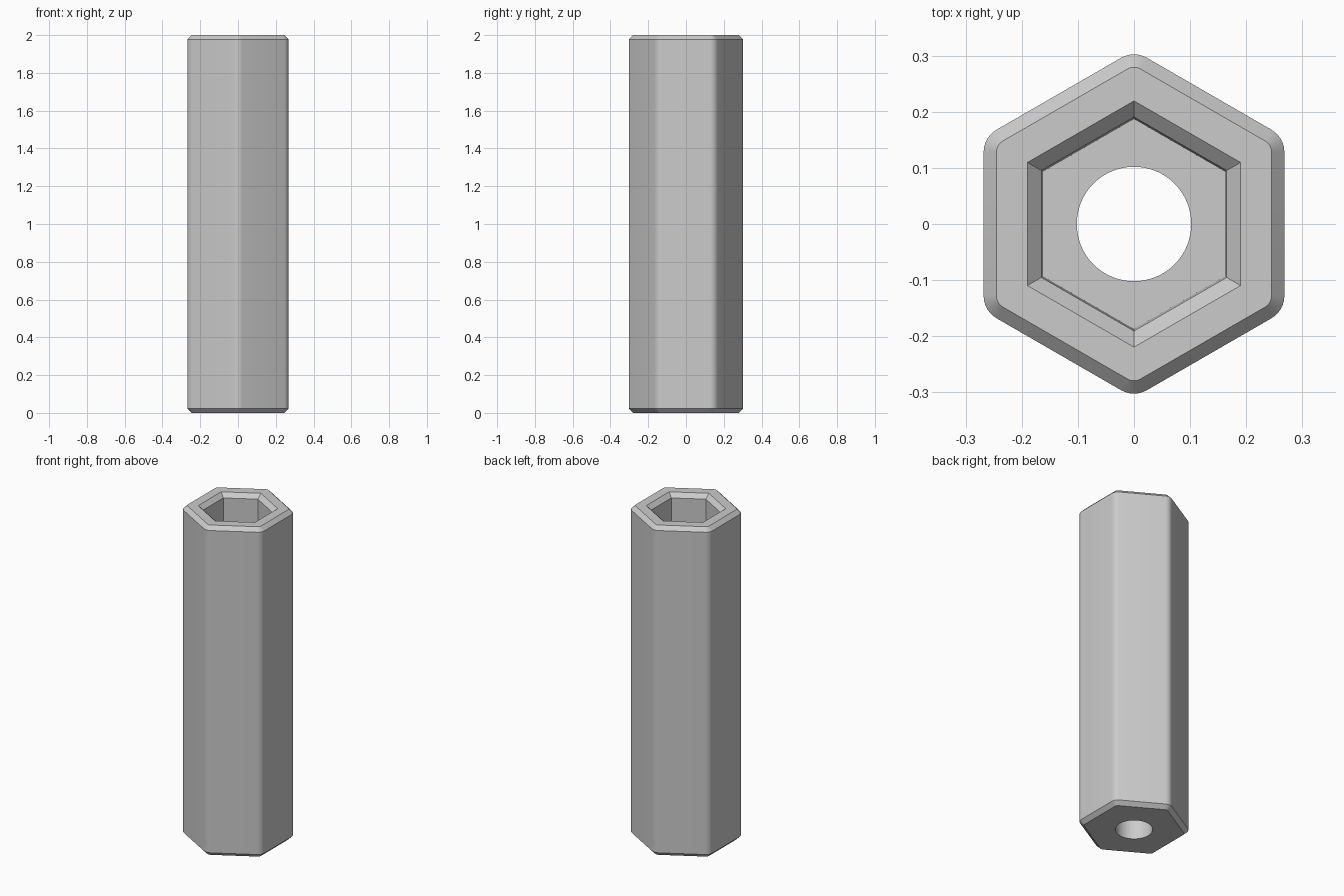
import bpy, bmesh
from math import cos, sin, pi, radians

cube = bpy.data.objects.get("Cube")
if cube:
    bpy.data.objects.remove(cube, do_unlink=True)

metal = bpy.data.materials.new("plain grey")
metal.use_nodes = True
grey = (0.6, 0.6, 0.6, 1)
metal.diffuse_color = grey
metal.node_tree.nodes["Principled BSDF"].inputs["Base Color"].default_value = grey


def hexagon(apothem, radius=0, steps=6):
    """Outline of a hexagon with points on the y axis and optional round corners."""
    points = []
    reach = (apothem - radius) / cos(pi / 6)
    for i in range(6):
        a = pi / 2 + i * pi / 3
        if radius == 0:
            points.append((reach * cos(a), reach * sin(a)))
            continue
        for k in range(steps + 1):
            b = a - pi / 6 + k / steps * pi / 3
            points.append((reach * cos(a) + radius * cos(b),
                           reach * sin(a) + radius * sin(b)))
    return points


def circle(radius, steps=64):
    return [(radius * cos(2 * pi * i / steps), radius * sin(2 * pi * i / steps))
            for i in range(steps)]


def loft(name, levels):
    """Closed solid through (height, outline) levels, from bottom to top."""
    bm = bmesh.new()
    rings = [[bm.verts.new((x, y, z)) for x, y in outline] for z, outline in levels]
    for low, high in zip(rings, rings[1:]):
        n = len(low)
        for i in range(n):
            j = (i + 1) % n
            bm.faces.new((low[i], low[j], high[j], high[i]))
    bm.faces.new(rings[0][::-1])
    bm.faces.new(rings[-1])
    mesh = bpy.data.meshes.new(name)
    bm.to_mesh(mesh)
    bm.free()
    mesh.materials.append(metal)
    obj = bpy.data.objects.new(name, mesh)
    bpy.context.collection.objects.link(obj)
    return obj


# Hexagonal body with rounded corners and chamfered ends
chamfer = 0.023
wide = hexagon(0.268, 0.046)
narrow = hexagon(0.268 - chamfer, 0.046 - chamfer)
body = loft("hex_sleeve", [(0, narrow), (chamfer, wide),
                           (2 - chamfer, wide), (2, narrow)])

# Slightly tapered hex socket with a countersunk mouth, flared above the rim
socket = loft("socket_cutter", [(1.0, hexagon(0.162)), (1.975, hexagon(0.165)),
                                (2.025, hexagon(0.215))])

# Round through hole
bore = loft("bore_cutter", [(-0.1, circle(0.102)), (1.1, circle(0.102))])

bpy.context.view_layer.objects.active = body
body.select_set(True)
for cutter in (socket, bore):
    cutter.hide_render = True
    cut = body.modifiers.new("cut", "BOOLEAN")
    cut.operation = "DIFFERENCE"
    cut.solver = "EXACT"
    cut.object = cutter
    bpy.ops.object.modifier_apply(modifier=cut.name)
    bpy.data.objects.remove(cutter, do_unlink=True)

bpy.ops.object.shade_smooth_by_angle(angle=radians(25))
